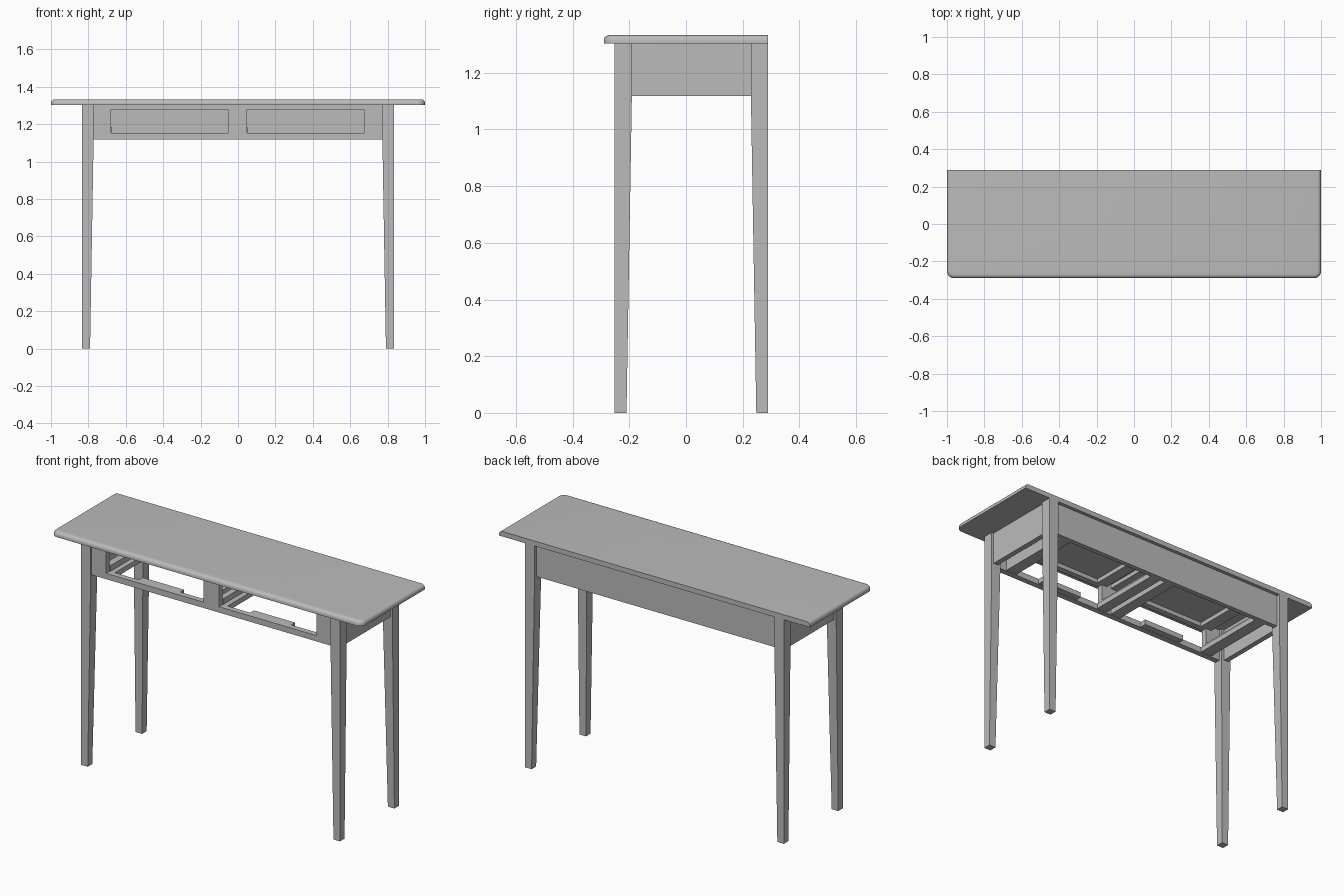
import bpy, bmesh
from mathutils import Vector

cube = bpy.data.objects.get("Cube")
if cube:
    bpy.data.objects.remove(cube, do_unlink=True)

grey = bpy.data.materials.new("plain_grey")
grey.use_nodes = True
colour = (0.5, 0.5, 0.5, 1)
grey.diffuse_color = colour
grey.node_tree.nodes["Principled BSDF"].inputs["Base Color"].default_value = colour

TOP, UNDER, APRON = 1.333, 1.304, 1.118
OPEN_LOW, OPEN_HIGH = 1.152, 1.28


def finish(name, bm):
    """Turn a bmesh into a named grey object."""
    bmesh.ops.recalc_face_normals(bm, faces=bm.faces)
    mesh = bpy.data.meshes.new(name)
    bm.to_mesh(mesh)
    bm.free()
    mesh.materials.append(grey)
    obj = bpy.data.objects.new(name, mesh)
    bpy.context.collection.objects.link(obj)
    return obj


def box_mesh(xs, ys, zs):
    bm = bmesh.new()
    bmesh.ops.create_cube(bm, size=1)
    for v in bm.verts:
        v.co = Vector(r[0] if c < 0 else r[1] for r, c in zip((xs, ys, zs), v.co))
    return bm


def box(name, xs, ys, zs):
    return finish(name, box_mesh(xs, ys, zs))


# Table top: rounded front corners, then a rounded upper rim except at the back
bm = box_mesh((-1, 1), (-0.29, 0.29), (UNDER, TOP))
corners = [e for e in bm.edges
           if all(v.co.y < 0 for v in e.verts) and abs(e.verts[0].co.z - e.verts[1].co.z) > 0.01]
bmesh.ops.bevel(bm, geom=corners, offset=0.038, segments=6, profile=0.5, affect='EDGES')
rim = [e for e in bm.edges
       if all(v.co.z > TOP - 0.001 for v in e.verts)
       and not all(v.co.y > 0.28 for v in e.verts)]
bmesh.ops.bevel(bm, geom=rim, offset=0.02, segments=5, profile=0.5, affect='EDGES')
top = finish("table_top", bm)
bpy.context.view_layer.objects.active = top
top.select_set(True)
bpy.ops.object.shade_smooth_by_angle()


# Legs: square above, tapering on the inner sides below the apron
def leg(name, sx, sy, outer_y):
    bm = bmesh.new()
    rings = []
    for z, w in ((0, 0.042), (APRON, 0.061), (UNDER, 0.061)):
        ring = [bm.verts.new((sx * (0.833 - a * w), outer_y - sy * b * w, z))
                for a, b in ((0, 0), (1, 0), (1, 1), (0, 1))]
        rings.append(ring)
    for low, high in zip(rings, rings[1:]):
        for i in range(4):
            j = (i + 1) % 4
            bm.faces.new((low[i], low[j], high[j], high[i]))
    bm.faces.new(rings[0])
    bm.faces.new(rings[-1])
    finish(name, bm)


for side, sx in (("left", 1), ("right", -1)):
    leg("front_leg_" + side, sx, -1, -0.252)
    leg("back_leg_" + side, sx, 1, 0.29)
    # Side aprons
    box("side_apron_" + side, sorted((sx * 0.79, sx * 0.82)), (-0.2, 0.24), (APRON, UNDER))

# Back apron
box("back_apron", (-0.79, 0.79), (0.242, 0.27), (APRON, UNDER))

# Front frame: rails and stiles around two drawer openings
front = (-0.243, -0.21)
box("front_lower_rail", (-0.79, 0.79), front, (APRON, OPEN_LOW))
box("front_upper_rail", (-0.79, 0.79), front, (OPEN_HIGH, UNDER))
for name, a, b in (("right", -0.79, -0.679), ("middle", -0.053, 0.048), ("left", 0.674, 0.79)):
    box("front_stile_" + name, (a, b), front, (OPEN_LOW, OPEN_HIGH))

# Drawer runners, guides and stops
depth = (-0.21, 0.242)
for side, sx in (("left", 1), ("right", -1)):
    for place, a, b, ga, gb in (("outer", 0.645, 0.715, 0.674, 0.715),
                                ("inner", 0.015, 0.08, 0.015, 0.05)):
        tag = place + "_" + side
        box("drawer_runner_" + tag, sorted((sx * a, sx * b)), depth, (APRON + 0.004, OPEN_LOW))
        box("drawer_guide_" + tag, sorted((sx * ga, sx * gb)), depth, (OPEN_LOW, 1.185))
        box("drawer_kicker_" + tag, sorted((sx * a, sx * b)), depth, (OPEN_HIGH, UNDER))
    box("drawer_stop_" + side, sorted((sx * 0.225, sx * 0.49)), (-0.21, -0.175),
        (APRON + 0.004, OPEN_LOW))
